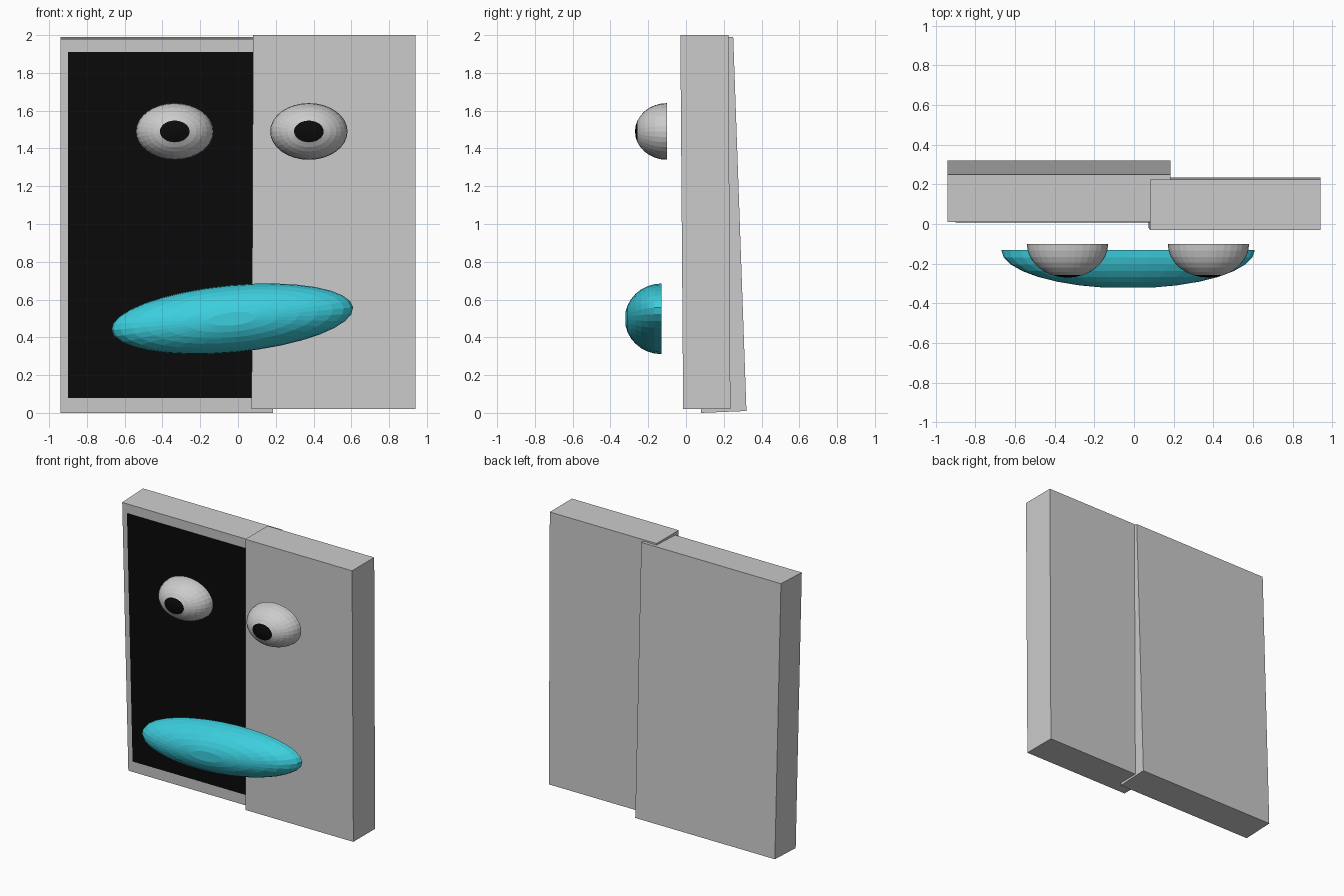
import bpy, bmesh, math
from mathutils import Matrix, Vector

if "Cube" in bpy.data.objects:
    bpy.data.objects.remove(bpy.data.objects["Cube"])


def material(name, r, g, b):
    m = bpy.data.materials.new(name)
    m.diffuse_color = (r, g, b, 1)
    m.use_nodes = True
    m.node_tree.nodes["Principled BSDF"].inputs["Base Color"].default_value = m.diffuse_color
    return m


grey = material("light grey", 0.60, 0.60, 0.60)
black = material("black", 0.003, 0.003, 0.003)
cyan = material("cyan", 0.045, 0.62, 0.73)


def finish(name, bm, mats):
    bmesh.ops.recalc_face_normals(bm, faces=bm.faces)
    mesh = bpy.data.meshes.new(name)
    bm.to_mesh(mesh)
    bm.free()
    for m in mats:
        mesh.materials.append(m)
    ob = bpy.data.objects.new(name, mesh)
    bpy.context.collection.objects.link(ob)
    return ob


def slab(name, profile, x_bottom, x_top, mat):
    """Leaning board: side profile (y, z), bottom pair first, spanned in x."""
    bm = bmesh.new()
    spans = (x_bottom, x_bottom, x_top, x_top)
    rings = [[bm.verts.new((s[i], y, z)) for (y, z), s in zip(profile, spans)]
             for i in (0, 1)]
    bm.faces.new(rings[0])
    bm.faces.new(rings[1])
    for k in range(4):
        n = (k + 1) % 4
        bm.faces.new((rings[0][k], rings[0][n], rings[1][n], rings[1][k]))
    return finish(name, bm, [mat])


def dome(name, centre, radii, tilt, mats, cap_angle=0, flat_tip=False):
    """Half ellipsoid bulging to the front; faces near the tip take colour 2."""
    bm = bmesh.new()
    bmesh.ops.create_uvsphere(bm, u_segments=32, v_segments=16, radius=1)
    bmesh.ops.delete(bm, geom=[v for v in bm.verts if v.co.z < -1e-4], context='VERTS')
    bmesh.ops.holes_fill(bm, edges=[e for e in bm.edges if e.is_boundary], sides=0)
    for f in bm.faces:
        if f.calc_center_median().z > math.cos(math.radians(cap_angle)):
            f.material_index = 1
    if flat_tip:
        for v in bm.verts:
            v.co.z = min(v.co.z, math.cos(math.pi / 16))
    rx, ry, rz = radii
    bm.transform(Matrix.Translation(Vector(centre))
                 @ Matrix.Rotation(-math.radians(tilt), 4, 'Y')
                 @ Matrix.Diagonal((rx, ry, rz, 1))
                 @ Matrix.Rotation(math.pi / 2, 4, 'X'))
    return finish(name, bm, mats)


# Two overlapping, slightly leaning boards
slab("left_board", [(0.08, 0.0), (0.32, 0.01), (0.25, 1.99), (0.01, 1.98)],
     (-0.94, 0.185), (-0.94, 0.185), grey)
slab("right_board", [(-0.015, 0.02), (0.235, 0.02), (0.225, 2.0), (-0.03, 2.0)],
     (0.072, 0.94), (0.08, 0.94), grey)

# Thin dark panel lying on the left board
slab("dark_panel", [(0.072, 0.08), (0.078, 0.08), (0.0135, 1.91), (0.0075, 1.91)],
     (-0.90, 0.145), (-0.90, 0.145), black)

# Eyes with dark pupils
for side, x in (("left", -0.335), ("right", 0.375)):
    dome(side + "_eye", (x, -0.10, 1.49), (0.205, 0.17, 0.15), 0,
         [grey, black], cap_angle=22.5)

# Tilted mouth
dome("mouth", (-0.03, -0.13, 0.498), (0.642, 0.194, 0.178), 5.4, [cyan], flat_tip=True)
